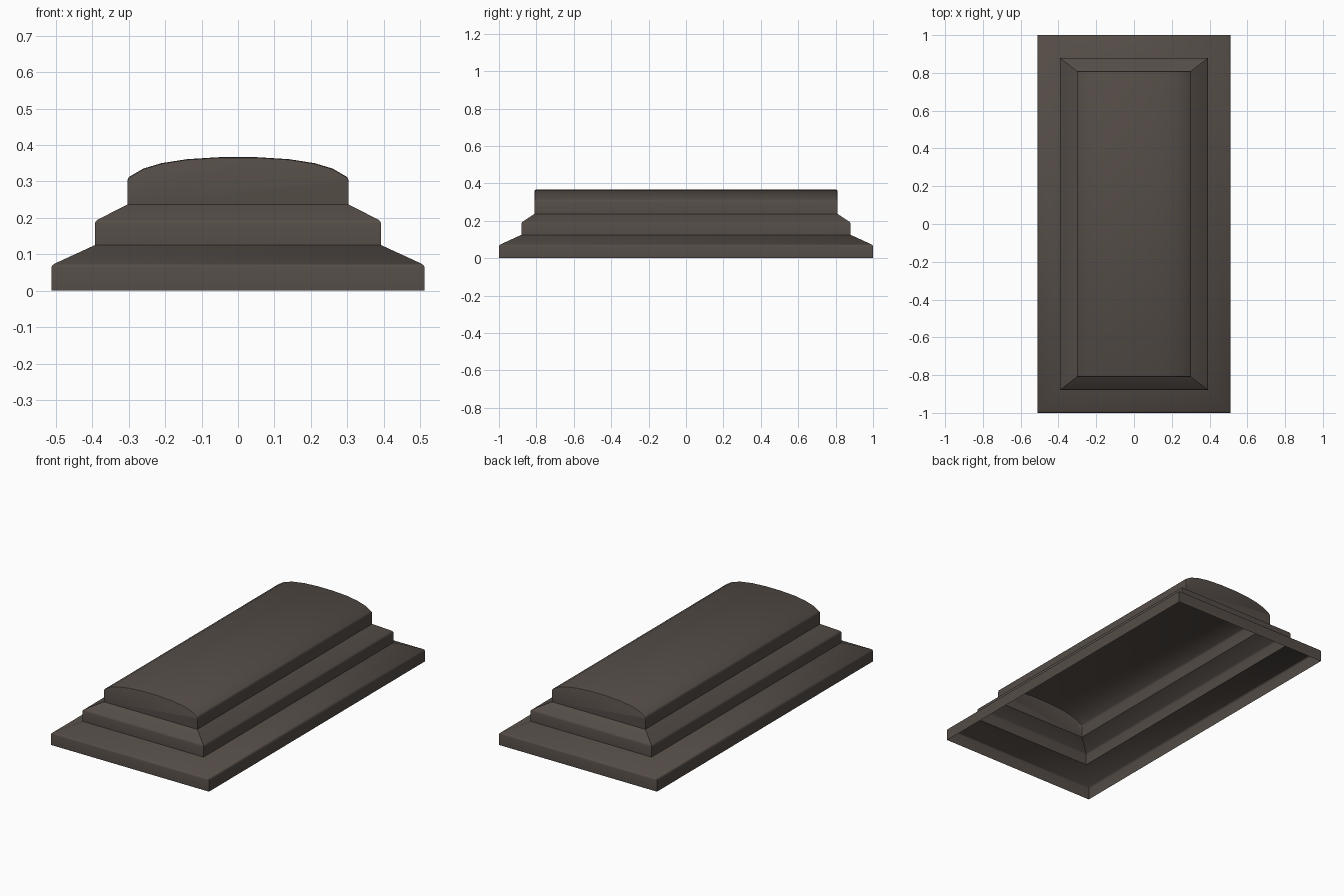
import bpy, bmesh, math

if "Cube" in bpy.data.objects:
    bpy.data.objects.remove(bpy.data.objects["Cube"])

mat = bpy.data.materials.new("dark brown stone")
mat.diffuse_color = (0.088, 0.072, 0.062, 1)
mat.use_nodes = True
mat.node_tree.nodes["Principled BSDF"].inputs["Base Color"].default_value = mat.diffuse_color


def finish(name, bm):
    me = bpy.data.meshes.new(name)
    bm.to_mesh(me)
    bm.free()
    ob = bpy.data.objects.new(name, me)
    bpy.context.collection.objects.link(ob)
    me.materials.append(mat)
    bpy.ops.object.select_all(action='DESELECT')
    ob.select_set(True)
    bpy.context.view_layer.objects.active = ob
    bpy.ops.object.shade_smooth_by_angle(angle=math.radians(35))
    return ob


def tier(name, rows):
    """Open rectangular shell through rows of (half width, half depth, height)."""
    bm = bmesh.new()
    rings = [[bm.verts.new((sx * hx, sy * hy, z))
              for sx, sy in ((-1, -1), (1, -1), (1, 1), (-1, 1))]
             for hx, hy, z in rows]
    for a, b in zip(rings, rings[1:]):
        for i in range(4):
            j = (i + 1) % 4
            bm.faces.new((a[i], a[j], b[j], b[i]))
    return finish(name, bm)


# Two stepped tiers, hollow and open underneath
tier("lower_tier", [(0.512, 1.0, 0), (0.512, 1.0, 0.064), (0.510, 0.998, 0.069),
                    (0.504, 0.992, 0.074), (0.393, 0.88, 0.125)])
tier("middle_tier", [(0.393, 0.88, 0.125), (0.393, 0.88, 0.185), (0.391, 0.878, 0.190),
                     (0.385, 0.873, 0.195), (0.303, 0.81, 0.237)])

# Arched lid: cross-section swept along y, closed at both ends
half = [(0.303, 0.237), (0.303, 0.304), (0.301, 0.310), (0.296, 0.314), (0.26, 0.335),
        (0.21, 0.350), (0.14, 0.361), (0.05, 0.3665)]
arch = half + [(-x, z) for x, z in reversed(half)]
bm = bmesh.new()
loops = []
for y, drop in ((-0.81, 0.006), (-0.808, 0.002), (-0.803, 0), (0.803, 0), (0.808, 0.002), (0.81, 0.006)):
    loops.append([bm.verts.new((x, math.copysign(0.81, y) if z < 0.3 else y,
                                z - (drop if z > 0.3 else 0))) for x, z in arch])
for a, b in zip(loops, loops[1:]):
    for i in range(len(arch) - 1):
        bm.faces.new((a[i], a[i + 1], b[i + 1], b[i]))
bm.faces.new(loops[0])
bm.faces.new(loops[-1][::-1])
bmesh.ops.remove_doubles(bm, verts=bm.verts, dist=1e-5)
bmesh.ops.recalc_face_normals(bm, faces=bm.faces)
# The shell has no bottom, so make sure normals face up and out
if max(bm.faces, key=lambda f: f.calc_area()).normal.z < 0:
    bmesh.ops.reverse_faces(bm, faces=bm.faces)
finish("arched_lid", bm)
